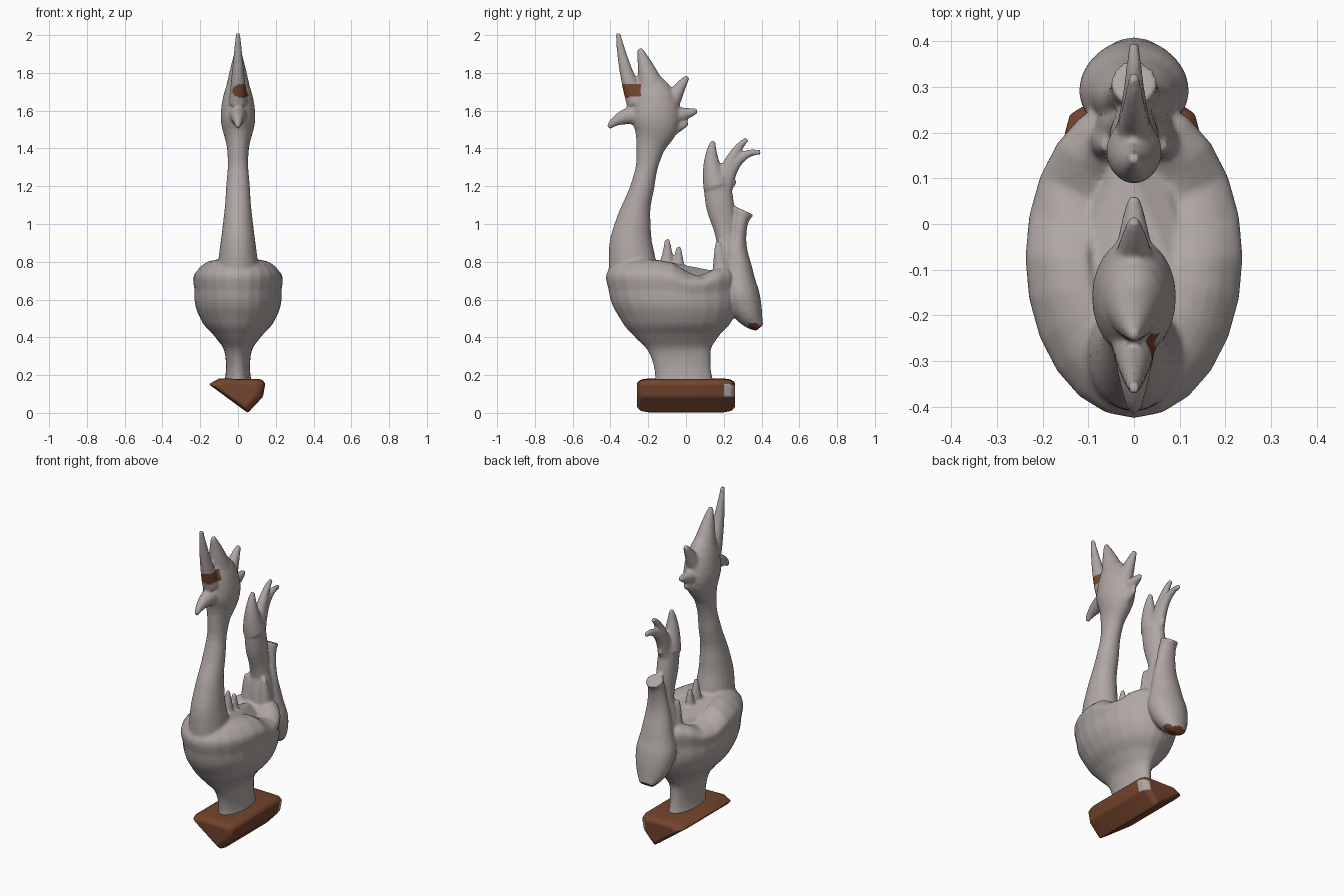
import bpy, bmesh, math
from mathutils import Vector

if "Cube" in bpy.data.objects:
    bpy.data.objects.remove(bpy.data.objects["Cube"])

SIDES = 24
TIP_RADIUS = 0.013


def material(name, rgb):
    mat = bpy.data.materials.new(name)
    mat.use_nodes = True
    mat.diffuse_color = (*rgb, 1)
    shader = mat.node_tree.nodes["Principled BSDF"]
    shader.inputs["Base Color"].default_value = (*rgb, 1)
    return mat


def refine(stations, steps=5):
    """Pass a smooth spline through a few stations of any dimension."""
    keys = [Vector(s) for s in stations]
    keys = [keys[0], *keys, keys[-1]]
    result = []
    for before, start, end, after in zip(keys, keys[1:], keys[2:], keys[3:]):
        leave, arrive = (end - before) / 2, (after - start) / 2
        for step in range(steps):
            t = step / steps
            curve_in = start + leave * t
            curve_out = end - arrive * (1 - t)
            blend = t * t * (3 - 2 * t)
            result.append(curve_in * (1 - blend) + curve_out * blend)
    return result + [keys[-1]]


def loft(bm, rings):
    """Skin a list of point rings and cap both ends."""
    rows = [[bm.verts.new(point) for point in ring] for ring in rings]
    for lower, upper in zip(rows, rows[1:]):
        for i in range(len(lower)):
            bm.faces.new((lower[i - 1], lower[i], upper[i], upper[i - 1]))
    bm.faces.new(rows[0])
    bm.faces.new(rows[-1])


def circle():
    for k in range(SIDES):
        angle = math.tau * k / SIDES
        yield math.cos(angle), math.sin(angle)


def tube(bm, stations, x=0):
    """Elliptic tube through (y, z, depth radius, width radius) stations."""
    path = refine(stations)
    centres = [Vector((x, s[0], s[1])) for s in path]
    rings = []
    for i, station in enumerate(path):
        ahead = centres[min(i + 1, len(path) - 1)]
        behind = centres[max(i - 1, 0)]
        along = (ahead - behind).normalized()
        across = Vector((0, along.z, -along.y)) * station[2]
        sideways = Vector((station[3], 0, 0))
        rings.append([centres[i] + across * c + sideways * s for c, s in circle()])
    loft(bm, rings)


def spike(bm, radius, root, bend, tip, x=0):
    """Curved, tapering plume through three (y, z) points."""
    middle = (radius + TIP_RADIUS) / 2
    radii = (radius, middle, TIP_RADIUS)
    tube(bm, [(*point, r, r * 0.9) for point, r in zip((root, bend, tip), radii)], x)


def deck(x, y):
    """Height of the saddle-shaped back."""
    saddle = 0.085 * math.exp(-((y - 0.06) / 0.1) ** 2)
    hollow = 0.03 * math.exp(-(x / 0.08) ** 2) if y > -0.15 else 0
    return 0.815 - saddle - hollow


def body(bm):
    """Foot and body as slices of (height, front, back, half width)."""
    rings = []
    rim, waist = 0.815, 0.6
    for z, front, back, half in refine([
            (0.12, -0.17, 0.16, 0.085), (0.28, -0.18, 0.13, 0.065),
            (0.4, -0.27, 0.17, 0.12), (0.5, -0.35, 0.25, 0.2),
            (0.65, -0.41, 0.27, 0.23), (0.77, -0.4, 0.26, 0.21),
            (rim, -0.3, 0.16, 0.1)]):
        ring = []
        for c, s in circle():
            x = half * c
            y = (front + back) / 2 + (back - front) / 2 * s
            rise = max(z - waist, 0) / (rim - waist)
            ring.append((x, y, min(z, waist) + rise * (deck(x, y) - waist)))
        rings.append(ring)
    loft(bm, rings)


def add_object(bm, name, materials):
    bmesh.ops.recalc_face_normals(bm, faces=bm.faces)
    mesh = bpy.data.meshes.new(name)
    bm.to_mesh(mesh)
    bm.free()
    for mat in materials:
        mesh.materials.append(mat)
    obj = bpy.data.objects.new(name, mesh)
    bpy.context.collection.objects.link(obj)
    return obj


grey = material("warm grey", (0.43, 0.385, 0.37))
brown = material("brown", (0.17, 0.058, 0.026))

bm = bmesh.new()
body(bm)
# Neck and skull
tube(bm, [(-0.26, 0.6, 0.13, 0.12), (-0.285, 0.8, 0.125, 0.105),
          (-0.28, 1, 0.095, 0.08), (-0.23, 1.2, 0.063, 0.063),
          (-0.19, 1.4, 0.075, 0.058), (-0.16, 1.58, 0.13, 0.092),
          (-0.2, 1.77, 0.06, 0.045)])
# Beak and brow
spike(bm, 0.065, (-0.2, 1.58), (-0.33, 1.565), (-0.41, 1.51))
spike(bm, 0.09, (-0.18, 1.66), (-0.25, 1.63), (-0.29, 1.62))
# Front horn and second horn
spike(bm, 0.055, (-0.26, 1.64), (-0.32, 1.82), (-0.36, 2.01))
spike(bm, 0.08, (-0.17, 1.68), (-0.21, 1.82), (-0.245, 1.93))
# Back crest and nape tufts
spike(bm, 0.055, (-0.1, 1.6), (-0.04, 1.71), (0.01, 1.78))
spike(bm, 0.05, (-0.09, 1.57), (0, 1.585), (0.06, 1.6))
spike(bm, 0.04, (-0.1, 1.49), (-0.03, 1.52), (0.01, 1.54))
# Little spikes on the back
for y, z in ((-0.1, 0.92), (-0.04, 0.88), (0.03, 0.77)):
    spike(bm, 0.05, (y - 0.01, z - 0.2), (y, z - 0.1), (y, z))
# Tail stem, its front plume, two swept plumes and a barb
tube(bm, [(0.2, 0.55, 0.08, 0.1), (0.21, 0.82, 0.06, 0.08),
          (0.21, 0.94, 0.055, 0.055), (0.18, 1.1, 0.075, 0.055),
          (0.16, 1.25, 0.065, 0.05)])
spike(bm, 0.07, (0.16, 1.2), (0.135, 1.33), (0.145, 1.44))
spike(bm, 0.05, (0.18, 1.15), (0.24, 1.34), (0.325, 1.45))
spike(bm, 0.05, (0.19, 1.12), (0.26, 1.32), (0.395, 1.38))
spike(bm, 0.03, (0.19, 1.18), (0.23, 1.2), (0.26, 1.23))
# Paired ridges where the tail meets the body
for side in (-1, 1):
    spike(bm, 0.06, (0.2, 0.65), (0.18, 0.8), (0.17, 0.91), side * 0.06)
# Drooping rear feather with a flared lip
tube(bm, [(0.31, 1.07, 0.055, 0.05), (0.28, 0.95, 0.04, 0.06),
          (0.28, 0.75, 0.075, 0.095), (0.31, 0.58, 0.09, 0.115),
          (0.39, 0.45, 0.025, 0.045)])

# Fuse all the parts into one smooth sculpt
bird = add_object(bm, "bird_figure", [])
fuse = bird.modifiers.new("fuse", "REMESH")
fuse.mode, fuse.voxel_size = "VOXEL", 0.008
relax = bird.modifiers.new("relax", "SMOOTH")
relax.iterations = 6
graph = bpy.context.evaluated_depsgraph_get()
sculpt = bpy.data.meshes.new_from_object(bird.evaluated_get(graph))
bird.modifiers.clear()
bird.data = sculpt
sculpt.materials.clear()
for mat in (grey, brown):
    sculpt.materials.append(mat)
# Brown patches on the forehead and under the rear feather tip
forehead = Vector((0.02, -0.3, 1.705))
for face in sculpt.polygons:
    face.use_smooth = True
    centre = face.center
    offset = centre - forehead
    on_forehead = offset.y < 0.06 and math.hypot(offset.x / 0.05, offset.z / 0.035) < 1
    under_tip = centre.y > 0.33 and centre.z < 0.475 and face.normal.z < -0.3
    face.material_index = int(on_forehead or under_tip)

# Wedge-shaped plinth with tapered ends and one bare corner
profile = [(-0.155, 0.152), (-0.1, 0.182), (0.125, 0.178), (0.145, 0.155),
           (0.132, 0.085), (0.052, 0)]
half_ends = [(0.26, 0.72), (0.24, 0.93), (0.2, 1)]
ends = [(-y, size) for y, size in half_ends] + half_ends[::-1]
bm = bmesh.new()
loft(bm, [[(x * size, y, 0.1 + (z - 0.1) * size) for x, z in profile]
          for y, size in ends])
plinth = add_object(bm, "plinth", [brown, grey])
for face in plinth.data.polygons:
    centre = face.center
    bare = centre.y > 0.21 and centre.x > 0.1 and centre.z < 0.14
    face.material_index = int(bare and face.normal.x > 0.3)
soften = plinth.modifiers.new("soft edges", "BEVEL")
soften.width, soften.segments = 0.008, 2
bpy.context.view_layer.objects.active = plinth
plinth.select_set(True)
bpy.ops.object.shade_smooth_by_angle()
